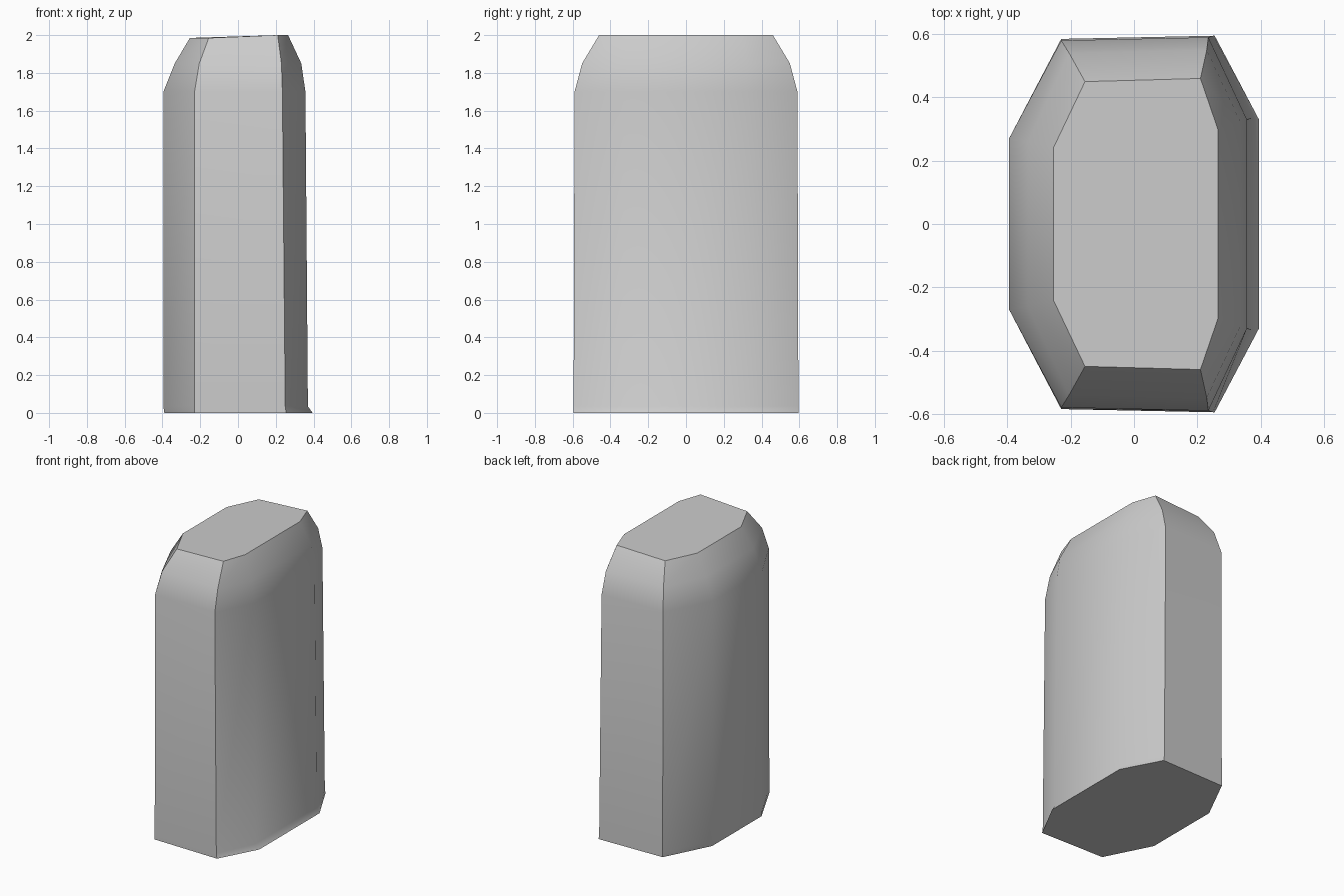
import bpy, bmesh, math

cube = bpy.data.objects.get("Cube")
if cube:
    bpy.data.objects.remove(cube, do_unlink=True)

grey = bpy.data.materials.new("plain_grey")
grey.use_nodes = True
colour = (0.6, 0.6, 0.6, 1)
grey.diffuse_color = colour
grey.node_tree.nodes["Principled BSDF"].inputs["Base Color"].default_value = colour


def ring(bm, z, end_y, right, right_y, right_corner, left, left_y, left_corner, z_left=None):
    """One eight-sided section, mirrored front to back."""
    z_left = z if z_left is None else z_left
    half = [(right_corner, end_y, z), (right, right_y, z),
            (left, left_y, z_left), (left_corner, end_y - 0.01, z_left)]
    front = [(x, -y, h) for x, y, h in half[:2]]
    back = [half[1], half[0], half[3], half[2]]
    rear_left = [(x, -y, h) for x, y, h in half[2:]]
    return [bm.verts.new(p) for p in front + back + rear_left]


# Sections from the flared foot up to the chamfered top
sections = [
    (0.0, 0.595, 0.395, 0.33, 0.255, -0.39, 0.27, -0.23),
    (0.035, 0.595, 0.37, 0.335, 0.25, -0.395, 0.27, -0.23),
    (1.70, 0.59, 0.357, 0.33, 0.235, -0.395, 0.27, -0.23),
    (1.85, 0.55, 0.335, 0.325, 0.23, -0.335, 0.26, -0.205),
    (2.0, 0.46, 0.265, 0.30, 0.21, -0.255, 0.24, -0.155, 1.985),
]

bm = bmesh.new()
rings = [ring(bm, *s) for s in sections]
for low, high in zip(rings, rings[1:]):
    for i in range(len(low)):
        j = (i + 1) % len(low)
        bm.faces.new((low[i], low[j], high[j], high[i]))
bm.faces.new(rings[0][::-1])
bm.faces.new(rings[-1])
bmesh.ops.recalc_face_normals(bm, faces=bm.faces)

mesh = bpy.data.meshes.new("block_body")
bm.to_mesh(mesh)
bm.free()
mesh.materials.append(grey)
body = bpy.data.objects.new("block_body", mesh)
bpy.context.collection.objects.link(body)

# Soft shading across the shallow bends, crisp main edges
bpy.ops.object.select_all(action="DESELECT")
body.select_set(True)
bpy.context.view_layer.objects.active = body
bpy.ops.object.shade_smooth_by_angle(angle=math.radians(33))
